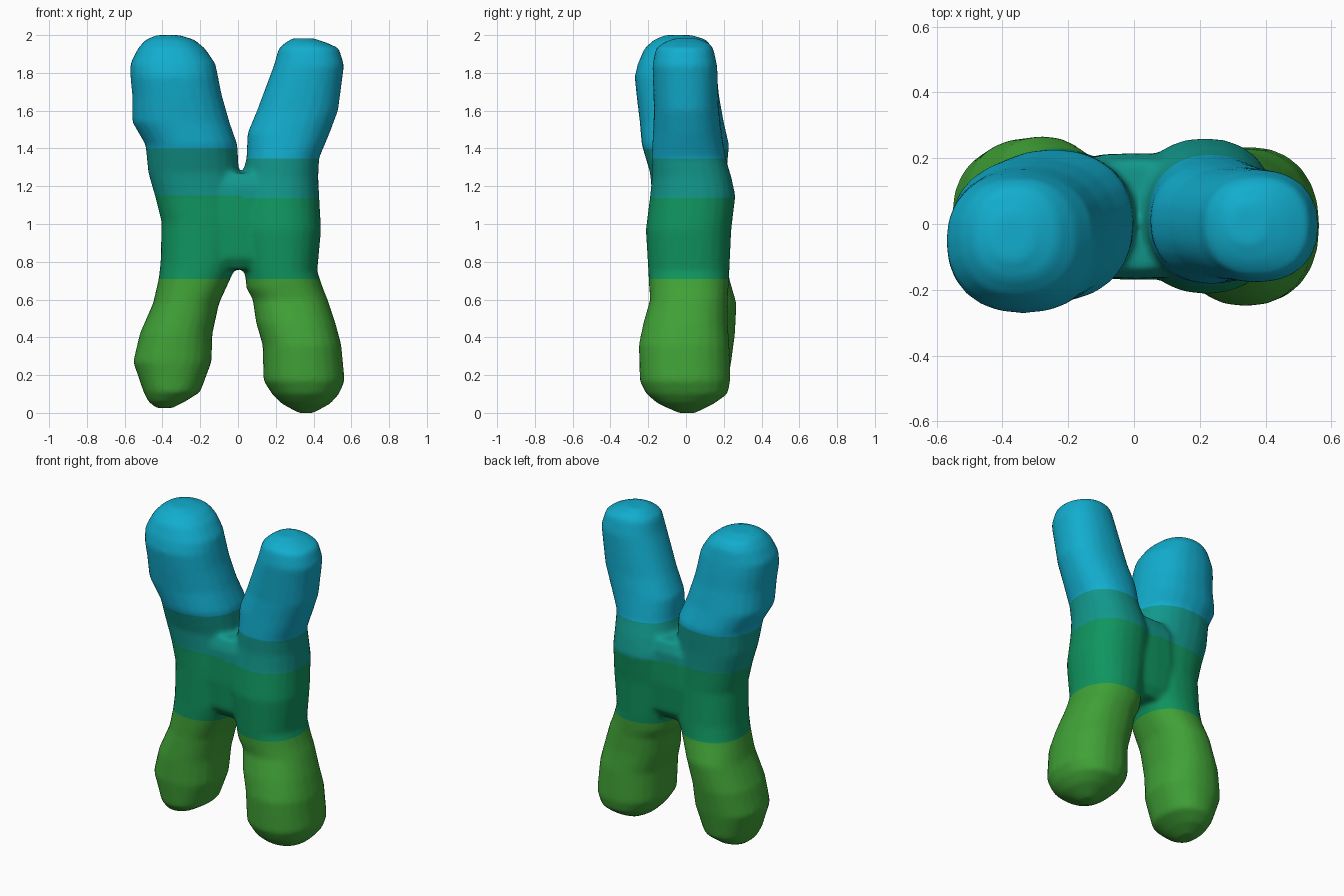
import bpy, bmesh, math

# Section rows: height, x min, x max, y min, y max
LEFT = [(0.025, -.43, -.35, -.05, .06), (.06, -.475, -.28, -.12, .15), (.11, -.50, -.20, -.17, .21),
        (.27, -.555, -.14, -.19, .24), (.42, -.52, -.135, -.19, .26), (.58, -.45, -.10, -.18, .268),
        (.71, -.42, -.04, -.18, .23), (.80, -.41, 0, -.18, .22), (1.01, -.405, .02, -.18, .21),
        (1.15, -.44, .02, -.18, .21), (1.27, -.475, .005, -.19, .215), (1.42, -.49, -.003, -.235, .228),
        (1.54, -.56, -.045, -.245, .20), (1.68, -.56, -.085, -.262, .175), (1.78, -.57, -.105, -.272, .165),
        (1.85, -.57, -.12, -.255, .155), (1.93, -.53, -.175, -.22, .14), (1.975, -.49, -.23, -.17, .11),
        (2.0, -.43, -.31, -.11, .03)]
RIGHT = [(0.0, .32, .40, -.04, .05), (.05, .23, .49, -.15, .15), (.10, .18, .535, -.21, .22),
         (.17, .135, .565, -.245, .235), (.36, .13, .547, -.25, .23), (.48, .095, .515, -.225, .22),
         (.60, .078, .475, -.19, .22), (.66, .045, .45, -.195, .225), (.75, .035, .42, -.20, .23),
         (.97, .0, .44, -.213, .24), (1.15, .0, .43, -.19, .262), (1.25, .025, .425, -.18, .24),
         (1.35, .045, .43, -.182, .21), (1.48, .05, .485, -.175, .19), (1.60, .10, .53, -.17, .175),
         (1.84, .19, .562, -.178, .165), (1.93, .215, .535, -.16, .145), (1.96, .25, .47, -.12, .12),
         (1.983, .29, .40, -.06, .06)]
BRIDGE = [(.76, -.10, .12, -.12, .16), (.82, -.16, .18, -.16, .20), (1.0, -.2, .22, -.17, .215),
          (1.2, -.18, .2, -.165, .215), (1.27, -.12, .14, -.14, .19)]


def loft(bm, rows, power=2.25, sides=24):
    """Skin rounded sections into a closed tube."""
    rings = []
    for z, x0, x1, y0, y1 in rows:
        ring = []
        for i in range(sides):
            a = 2 * math.pi * i / sides
            c, s = math.cos(a), math.sin(a)
            px = math.copysign(abs(c) ** (2 / power), c)
            py = math.copysign(abs(s) ** (2 / power), s)
            ring.append(bm.verts.new(((x0 + x1) / 2 + px * (x1 - x0) / 2,
                                      (y0 + y1) / 2 + py * (y1 - y0) / 2, z)))
        rings.append(ring)
    for a, b in zip(rings, rings[1:]):
        for i in range(sides):
            j = (i + 1) % sides
            bm.faces.new((a[i], a[j], b[j], b[i]))
    bm.faces.new(rings[0][::-1])
    bm.faces.new(rings[-1])


# Two chromatids and the joining waist
bm = bmesh.new()
loft(bm, LEFT)
loft(bm, RIGHT)
loft(bm, BRIDGE, power=4)
mesh = bpy.data.meshes.new("chromosome")
bm.to_mesh(mesh)
bm.free()
obj = bpy.data.objects.new("chromosome", mesh)
bpy.context.collection.objects.link(obj)

# Fuse the parts and soften the joint
rm = obj.modifiers.new("fuse", 'REMESH')
rm.mode = 'VOXEL'
rm.voxel_size = 0.015
sm = obj.modifiers.new("soften", 'SMOOTH')
sm.factor = 0.5
sm.iterations = 5
dg = bpy.context.evaluated_depsgraph_get()
fused = bpy.data.meshes.new_from_object(obj.evaluated_get(dg))
obj.modifiers.clear()
obj.data = fused

# Band colours
fused.materials.clear()
for name, col in (("leaf green", (.052, .36, .038)), ("emerald", (.005, .30, .115)),
                  ("teal", (.006, .31, .26)), ("cyan", (.006, .42, .62))):
    m = bpy.data.materials.new(name)
    m.diffuse_color = (*col, 1)
    fused.materials.append(m)

# Cut the mesh at the band heights, then colour by height and side
LEFT_CUTS, RIGHT_CUTS = (.71, 1.15, 1.40), (.71, 1.137, 1.347)
bm = bmesh.new()
bm.from_mesh(fused)
for h in sorted(set(LEFT_CUTS + RIGHT_CUTS)):
    bmesh.ops.bisect_plane(bm, geom=bm.verts[:] + bm.edges[:] + bm.faces[:], dist=1e-5,
                           plane_co=(0, 0, h), plane_no=(0, 0, 1))
for f in bm.faces:
    c = f.calc_center_median()
    f.material_index = sum(c.z > h for h in (LEFT_CUTS if c.x < .02 else RIGHT_CUTS))
    f.smooth = True
bm.to_mesh(fused)
bm.free()
